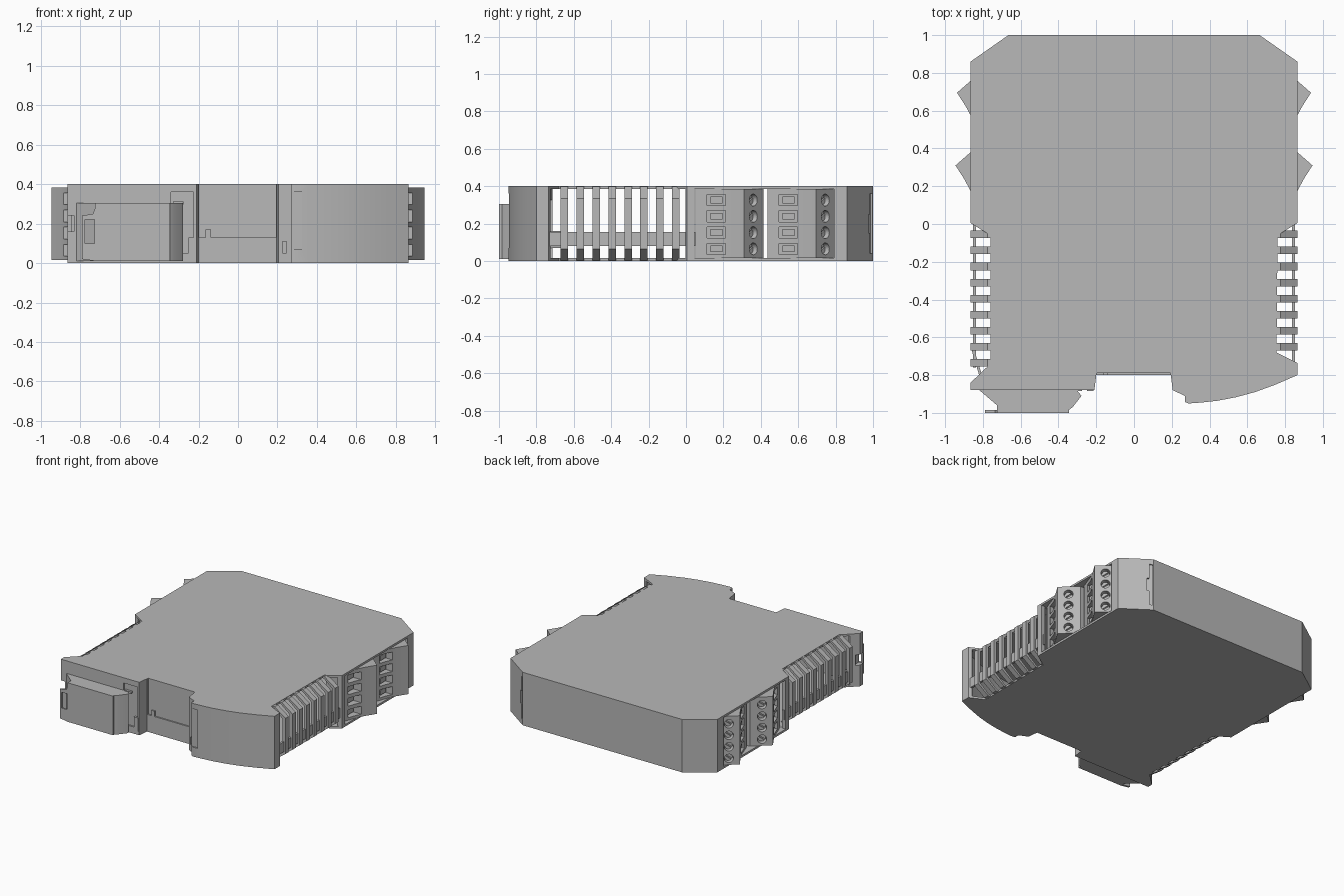
import bpy, bmesh, math
from mathutils import Matrix, Vector

if "Cube" in bpy.data.objects:
    bpy.data.objects.remove(bpy.data.objects["Cube"])

grey = bpy.data.materials.new("mid_grey")
grey.diffuse_color = (0.48, 0.48, 0.48, 1)
grey.use_nodes = True
grey.node_tree.nodes["Principled BSDF"].inputs["Base Color"].default_value = grey.diffuse_color


def finish(name, bm):
    bmesh.ops.recalc_face_normals(bm, faces=bm.faces)
    me = bpy.data.meshes.new(name)
    bm.to_mesh(me)
    bm.free()
    me.materials.append(grey)
    ob = bpy.data.objects.new(name, me)
    bpy.context.collection.objects.link(ob)
    return ob


def prism(name, pts, lo, hi, axis='z'):
    """Extrude a closed 2D profile along z (xy points) or y (xz points)."""
    bm = bmesh.new()
    place = (lambda a, b, c: (a, b, c)) if axis == 'z' else (lambda a, b, c: (a, c, b))
    v0 = [bm.verts.new(place(a, b, lo)) for a, b in pts]
    v1 = [bm.verts.new(place(a, b, hi)) for a, b in pts]
    bm.faces.new(v0)
    bm.faces.new(v1)
    for i in range(len(pts)):
        j = (i + 1) % len(pts)
        bm.faces.new((v0[i], v0[j], v1[j], v1[i]))
    return finish(name, bm)


def add_box(bm, x, y, z):
    m = Matrix.Translation((sum(x) / 2, sum(y) / 2, sum(z) / 2)) @ Matrix.Diagonal(
        (x[1] - x[0], y[1] - y[0], z[1] - z[0], 1))
    bmesh.ops.create_cube(bm, size=1, matrix=m)


def boxes(name, *specs):
    bm = bmesh.new()
    for s in specs:
        add_box(bm, *s)
    return finish(name, bm)


def cut(ob, cutter):
    mod = ob.modifiers.new("cut", 'BOOLEAN')
    mod.operation, mod.solver, mod.object = 'DIFFERENCE', 'EXACT', cutter
    bpy.context.view_layer.objects.active = ob
    bpy.ops.object.modifier_apply(modifier=mod.name)
    bpy.data.objects.remove(cutter)


def mirrored(ob, name):
    bm = bmesh.new()
    bm.from_mesh(ob.data)
    bm.transform(Matrix.Diagonal((-1, 1, 1, 1)))
    return finish(name, bm)


W = 0.865  # half width of the case

# Hollow housing: outline minus a cavity that breaks out at the side openings
arc = [(W, -0.80), (0.75, -0.85), (0.64, -0.89), (0.54, -0.917), (0.44, -0.936),
       (0.36, -0.945), (0.29, -0.95), (0.27, -0.943)]
outline = [(-W, 0.86), (-0.665, 1.0), (0.665, 1.0), (W, 0.86), (W, 0.005), (0.76, -0.06),
           (0.755, -0.68), (W, -0.735)] + arc + [
           (0.27, -0.91), (0.205, -0.88), (0.195, -0.80), (-0.2, -0.80), (-0.21, -0.88),
           (-W, -0.88), (-W, -0.84), (-0.76, -0.74), (-0.76, -0.06), (-W, 0.005)]
housing = prism("housing", outline, 0, 0.4)
cavity = [(-0.835, 0.84), (-0.65, 0.97), (0.65, 0.97), (0.835, 0.84), (0.835, 0.79), (0.9, 0.79),
          (0.9, 0.045), (0.835, 0.045), (0.835, -0.003), (0.9, -0.003), (0.9, -0.71),
          (0.835, -0.725), (0.835, -0.78), (0.63, -0.86), (0.43, -0.905), (0.30, -0.92),
          (0.30, -0.89), (0.235, -0.86), (0.225, -0.77), (-0.23, -0.77), (-0.24, -0.85),
          (-0.80, -0.85), (-0.80, -0.80), (-0.9, -0.755), (-0.9, -0.003), (-0.835, -0.003),
          (-0.835, 0.045), (-0.9, 0.045), (-0.9, 0.79), (-0.835, 0.79)]
cut(housing, prism("cavity_cutter", cavity, 0.015, 0.385))

# Front recesses: rail channel, latch recess, hook recess and slot, corner notch
cut(housing, boxes("front_cutter",
                   ((-0.197, 0.192), (-0.82, -0.79), (0.13, 0.5)),
                   ((-0.34, -0.225), (-0.90, -0.868), (0.05, 0.36)),
                   ((0.25, 0.325), (-0.97, -0.94), (0.07, 0.36)),
                   ((0.225, 0.245), (-0.96, -0.875), (0.05, 0.11)),
                   ((-0.9, -0.83), (-0.9, -0.82), (0.16, 0.24))))

# Cover slots at the two rear corners, each with a wider middle
for s in (-1, 1):
    for x0, x1, z0, z1 in ((-0.011, 0.011, 0.04, 0.36), (-0.002, 0.026, 0.15, 0.25)):
        bm = bmesh.new()
        add_box(bm, (x0, x1), (-0.013, 0.05), (z0, z1))
        bm.transform(Matrix.Diagonal((s, 1, 1, 1)) @ Matrix.Translation((0.68, 0.99, 0))
                     @ Matrix.Rotation(-math.radians(35), 4, 'Z'))
        cut(housing, finish("slot_cutter", bm))

# Ventilation slats: bent strips with sloped top and bottom, and a tie bar behind them
slat = [(0.75, 0.002), (0.775, 0.002), (W, 0.065), (W, 0.335), (0.775, 0.398), (0.75, 0.398),
        (0.75, 0.385), (0.77, 0.383), (0.842, 0.325), (0.842, 0.075), (0.77, 0.017), (0.75, 0.015)]
for s, count, side in ((1, 8, "right"), (-1, 9, "left")):
    for i in range(count):
        y = -0.055 - 0.085 * i
        prism(f"vent_slat_{side}_{i + 1}", [(s * x, z) for x, z in slat], y - 0.02, y + 0.02, 'y')
    xs = sorted((s * 0.836, s * 0.853))
    boxes(f"vent_tie_bar_{side}", (xs, (-0.76, 0.05), (0.08, 0.155)))
prism("latch_spring", [(-0.862, -0.66), (-0.848, -0.66), (-0.805, -0.80), (-0.82, -0.80)], 0.07, 0.16)

# Terminal blocks: wire openings on the long slope, screw wells on the short slope
rows = [0.065, 0.152, 0.239, 0.326]
block = [(0.70, 0.05), (0.82, 0.05), (0.835, 0.09), (0.865, 0.175), (0.90, 0.24), (0.945, 0.31),
         (0.865, 0.38), (0.825, 0.415), (0.70, 0.415)]
normal = Vector((0.66, 0.75, 0)).normalized()
aim = normal.to_track_quat('Z', 'Y').to_matrix().to_4x4()
for k, dy in enumerate((0, 0.385)):
    dx = -0.008 * k
    term = prism(f"terminal_block_right_{k + 1}", [(x + dx, y + dy) for x, y in block], 0.016, 0.384)
    wires, wells, screws = bmesh.new(), bmesh.new(), bmesh.new()
    face = Vector((0.888 + dx, 0.36 + dy, 0))
    for z in rows:
        add_box(wires, (0.79, 1.0), (0.112 + dy, 0.21 + dy), (z - 0.03, z + 0.03))
        for bm, r, depth, off in ((wells, 0.032, 0.12, 0.01), (screws, 0.027, 0.02, -0.035)):
            p = face + normal * off + Vector((0, 0, z))
            bmesh.ops.create_cone(bm, cap_ends=True, segments=24, radius1=r, radius2=r,
                                  depth=depth, matrix=Matrix.Translation(p) @ aim)
    cut(term, finish("wire_cutter", wires))
    cut(term, finish("well_cutter", wells))
    heads = finish(f"terminal_screws_right_{k + 1}", screws)
    slots = bmesh.new()
    for z in rows:
        p = face + normal * -0.025 + Vector((0, 0, z))
        tilt = Matrix.Rotation(0.6, 4, 'Z') @ Matrix.Diagonal((0.08, 0.009, 0.022, 1))
        bmesh.ops.create_cube(slots, size=1, matrix=Matrix.Translation(p) @ aim @ tilt)
    cut(heads, finish("driver_slot_cutter", slots))
    clamps = boxes(f"wire_clamps_right_{k + 1}",
                   *[((0.785, 0.83), (0.13 + dy, 0.195 + dy), (z - 0.018, z + 0.018)) for z in rows])
    for ob in (term, heads, clamps):
        mirrored(ob, ob.name.replace("right", "left"))

# Rail foot with its pull tab
prism("rail_foot", [(-0.83, -0.87), (-0.725, -0.96), (-0.725, -1.0), (-0.345, -1.0), (-0.345, -0.985),
                    (-0.325, -0.97), (-0.278, -0.91), (-0.31, -0.87)], 0.01, 0.305)
tab = prism("foot_pull_tab", [(-0.79, 0.02), (-0.72, 0.01), (-0.72, 0.29), (-0.735, 0.25), (-0.79, 0.24)],
            -1.0, -0.985, 'y')
cut(tab, boxes("tab_window_cutter", ((-0.775, -0.728), (-1.1, -0.9), (0.10, 0.22))))

# Small rail channel details
boxes("rail_stop", ((-0.165, -0.137), (-0.80, -0.78), (0.12, 0.17)))
boxes("foot_catch", ((-0.25, -0.215), (-0.885, -0.86), (0.03, 0.13)))
boxes("foot_key", ((-0.33, -0.275), (-0.885, -0.86), (0.297, 0.312)))

# Smooth the curved parts, keep edges sharp
bpy.ops.object.select_all(action='SELECT')
bpy.ops.object.shade_smooth_by_angle(angle=math.radians(25))
